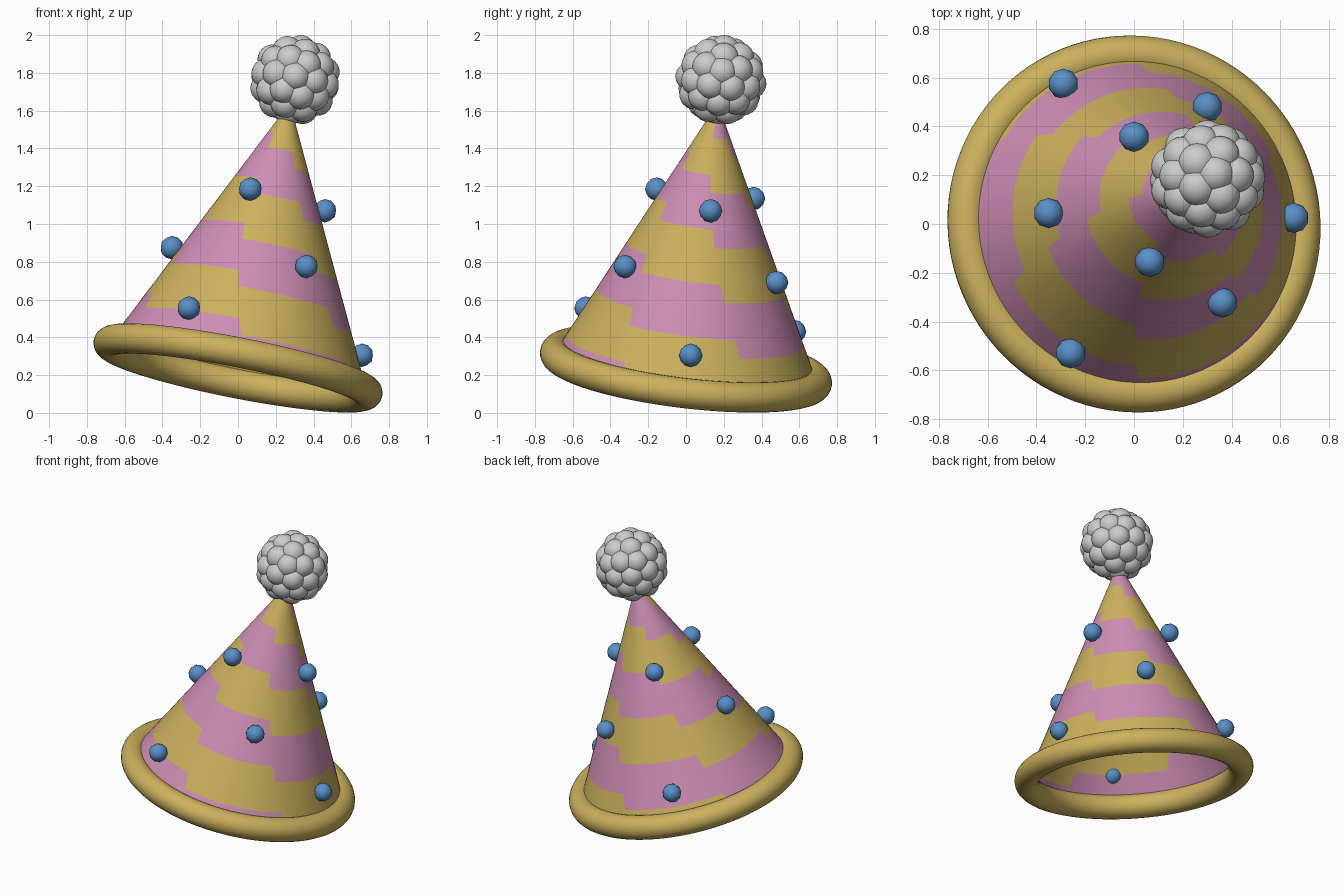
import bpy, bmesh, math
from mathutils import Vector, Matrix

if "Cube" in bpy.data.objects:
    bpy.data.objects.remove(bpy.data.objects["Cube"], do_unlink=True)


def material(name, rgb):
    m = bpy.data.materials.new(name)
    m.use_nodes = True
    m.diffuse_color = (*rgb, 1)
    bsdf = next(n for n in m.node_tree.nodes if n.type == "BSDF_PRINCIPLED")
    bsdf.inputs["Base Color"].default_value = (*rgb, 1)
    bsdf.inputs["Roughness"].default_value = 0.6
    return m


YELLOW = material("mustard yellow", (0.60, 0.44, 0.11))
PINK = material("candy pink", (0.62, 0.27, 0.46))
BLUE = material("dot blue", (0.10, 0.28, 0.58))
GREY = material("pompom grey", (0.60, 0.60, 0.60))

# The whole hat leans along this axis, starting from the rim centre
AXIS = Vector((0.196, 0.12, 1.0)).normalized()
BASE = Vector((0, 0, 0.238))
TILT = Matrix.Rotation(AXIS.angle(Vector((0, 0, 1))), 4,
                       Vector((0, 0, 1)).cross(AXIS))
LEAN = Matrix.Translation(BASE) @ TILT
RADIUS, HEIGHT = 0.698, 1.44


def finish(bm, name, mats):
    mesh = bpy.data.meshes.new(name)
    bm.to_mesh(mesh)
    bm.free()
    ob = bpy.data.objects.new(name, mesh)
    bpy.context.collection.objects.link(ob)
    for m in mats:
        mesh.materials.append(m)
    for p in mesh.polygons:
        p.use_smooth = True
    return ob


# Rim: a smooth rolled ring
bpy.ops.mesh.primitive_torus_add(major_radius=RADIUS, minor_radius=0.08,
                                 major_segments=96, minor_segments=24)
rim = bpy.context.object
rim.name = "rim"
rim.matrix_world = LEAN
rim.data.materials.append(YELLOW)
bpy.ops.object.shade_smooth()

# Cone: open shell whose columns twist slightly, coloured as a stepped spiral
BAND = 0.268            # stripe height along the axis
STEP = BAND / 3         # drop of the stripe at each of six steps per turn
COLS = 72
START, TWIST = -148, -28  # first step angle and its drift, in degrees
levels = [0.0] + [0.19 - 2 * STEP + STEP * k for k in range(16)]

bm = bmesh.new()
rings = []
for t in levels:
    r = RADIUS * (1 - t / HEIGHT)
    ring = []
    for j in range(COLS):
        a = math.radians(START + TWIST * t + j * 360 / COLS)
        ring.append(bm.verts.new((r * math.cos(a), r * math.sin(a), t)))
    rings.append(ring)
apex = bm.verts.new((0, 0, HEIGHT))


def stripe(t, j):
    sector = j * 6 // COLS
    return math.floor((t - 0.19 + STEP * sector) / BAND) % 2


for i, low in enumerate(rings):
    last = i == len(rings) - 1
    mid = (levels[i] + (HEIGHT if last else levels[i + 1])) / 2
    if last:
        mid = levels[i] + STEP / 2
    for j in range(COLS):
        k = (j + 1) % COLS
        if last:
            f = bm.faces.new((low[j], low[k], apex))
        else:
            f = bm.faces.new((low[j], low[k], rings[i + 1][k], rings[i + 1][j]))
        f.material_index = stripe(mid, j)
cone = finish(bm, "striped_cone", [YELLOW, PINK])
cone.matrix_world = LEAN

# Dots: small balls half sunk into the cone
dots = [(0.065, -0.155, 1.185), (0.46, 0.13, 1.07), (-0.35, 0.045, 0.875),
        (0.362, -0.322, 0.775), (-0.26, -0.53, 0.555), (0.655, 0.025, 0.305),
        (0.0, 0.358, 1.135), (0.30, 0.48, 0.69), (-0.29, 0.575, 0.43)]
for n, p in enumerate(dots):
    bm = bmesh.new()
    bmesh.ops.create_icosphere(bm, subdivisions=2, radius=0.062)
    dot = finish(bm, f"dot_{n + 1}", [BLUE])
    dot.location = p

# Pompom: a ball on every vertex of a small icosphere
seed = bmesh.new()
bmesh.ops.create_icosphere(seed, subdivisions=2, radius=0.163)
bm = bmesh.new()
for v in seed.verts:
    bmesh.ops.create_icosphere(bm, subdivisions=3, radius=0.079,
                               matrix=Matrix.Translation(v.co))
seed.free()
pompom = finish(bm, "pompom", [GREY])
pompom.matrix_world = Matrix.Translation((0.302, 0.185, 1.762)) @ TILT
